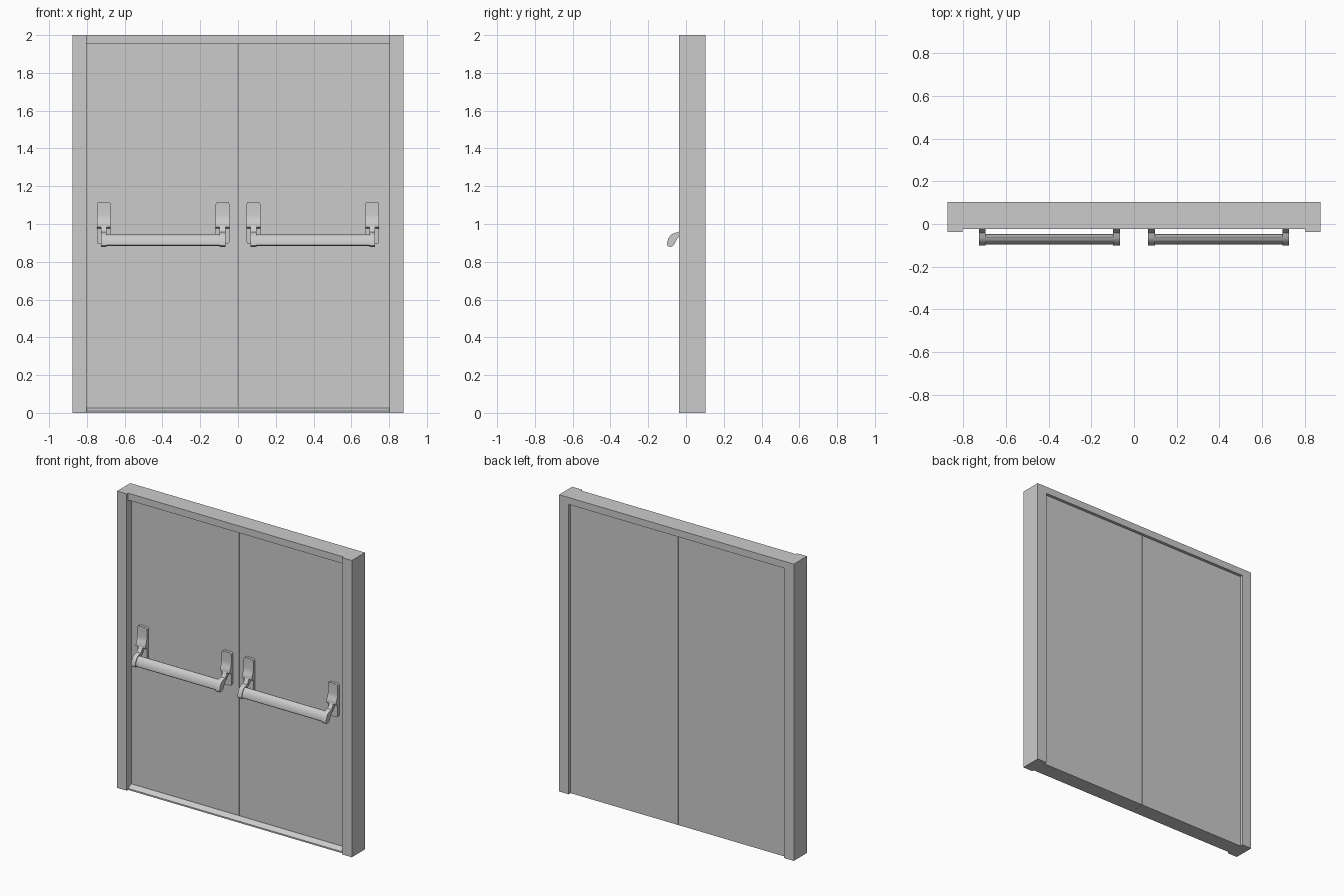
import bpy, bmesh, math

if "Cube" in bpy.data.objects:
    bpy.data.objects.remove(bpy.data.objects["Cube"])


def finish(bm, name, smooth=False, mirror=False):
    bmesh.ops.recalc_face_normals(bm, faces=bm.faces[:])
    mesh = bpy.data.meshes.new(name)
    bm.to_mesh(mesh)
    bm.free()
    ob = bpy.data.objects.new(name, mesh)
    bpy.context.collection.objects.link(ob)
    if mirror:
        ob.modifiers.new("mirror", 'MIRROR')
    if smooth:
        bpy.ops.object.select_all(action='DESELECT')
        ob.select_set(True)
        bpy.context.view_layer.objects.active = ob
        bpy.ops.object.shade_smooth_by_angle(angle=math.radians(35))
    return ob


def prism_x(profile, x0, x1):
    """Extrude a (y, z) profile along x."""
    bm = bmesh.new()
    face = bm.faces.new([bm.verts.new((x0, y, z)) for y, z in profile])
    new = bmesh.ops.extrude_face_region(bm, geom=[face])["geom"]
    bmesh.ops.translate(bm, vec=(x1 - x0, 0, 0),
                        verts=[v for v in new if isinstance(v, bmesh.types.BMVert)])
    return bm


def box(name, x0, x1, y0, y1, z0, z1, mirror=False):
    bm = prism_x([(y0, z0), (y1, z0), (y1, z1), (y0, z1)], x0, x1)
    return finish(bm, name, mirror=mirror)


POST_FRONT, RAIL_FRONT, BACK = -0.038, -0.024, 0.102
LEAF_FRONT, LEAF_BACK = 0.013, 0.082

# Frame
box("frame_posts", -0.875, -0.803, POST_FRONT, BACK, 0, 2, mirror=True)
box("frame_header", -0.803, 0.803, RAIL_FRONT, BACK, 1.953, 2)

# Sloped threshold in front of the leaves
finish(prism_x([(RAIL_FRONT, 0), (LEAF_FRONT, 0), (LEAF_FRONT, 0.027),
                (0.005, 0.027), (RAIL_FRONT, 0.01)], -0.803, 0.803), "threshold")

# Door leaves with a narrow gap
box("door_leaves", -0.803, -0.002, LEAF_FRONT, LEAF_BACK, 0, 1.953, mirror=True)

# Side profiles (y, z) of the push bar hardware
PLATE = [(0.013, 0.895), (0.013, 1.117), (-0.006, 1.117), (-0.006, 1.05),
         (-0.008, 1.035), (-0.013, 1.02), (-0.019, 1.008), (-0.022, 0.995),
         (-0.022, 0.985), (-0.006, 0.975), (-0.006, 0.895)]
ARM = [(-0.005, 0.992), (-0.022, 0.99), (-0.03, 0.972), (-0.042, 0.957),
       (-0.065, 0.951), (-0.082, 0.941), (-0.094, 0.922), (-0.101, 0.898),
       (-0.101, 0.887), (-0.094, 0.880), (-0.078, 0.879), (-0.066, 0.886),
       (-0.055, 0.905), (-0.046, 0.922), (-0.033, 0.938), (-0.018, 0.958),
       (-0.005, 0.965)]
BAR = [(-0.048, 0.935), (-0.052, 0.943), (-0.06, 0.946), (-0.072, 0.942),
       (-0.082, 0.934), (-0.09, 0.918), (-0.095, 0.899), (-0.095, 0.890),
       (-0.090, 0.885), (-0.078, 0.884), (-0.069, 0.889), (-0.058, 0.908)]

# Mounting plates and arms at both ends of each bar
for label, cx in (("outer", -0.711), ("inner", -0.082)):
    bm = prism_x(PLATE, cx - 0.036, cx + 0.036)
    corners = [e for e in bm.edges
               if abs(e.verts[0].co.x - e.verts[1].co.x) < 1e-5
               and all(v.co.z > 1.11 or v.co.z < 0.9 for v in e.verts)
               and abs(e.verts[0].co.z - e.verts[1].co.z) < 1e-5]
    bmesh.ops.bevel(bm, geom=corners, offset=0.012, segments=4,
                    profile=0.5, affect='EDGES')
    finish(bm, label + "_plate", smooth=True, mirror=True)

    finish(prism_x(ARM, cx - 0.0155, cx + 0.0155), label + "_arm",
           smooth=True, mirror=True)

# Push bars
finish(prism_x(BAR, -0.70, -0.093), "push_bars", smooth=True, mirror=True)
